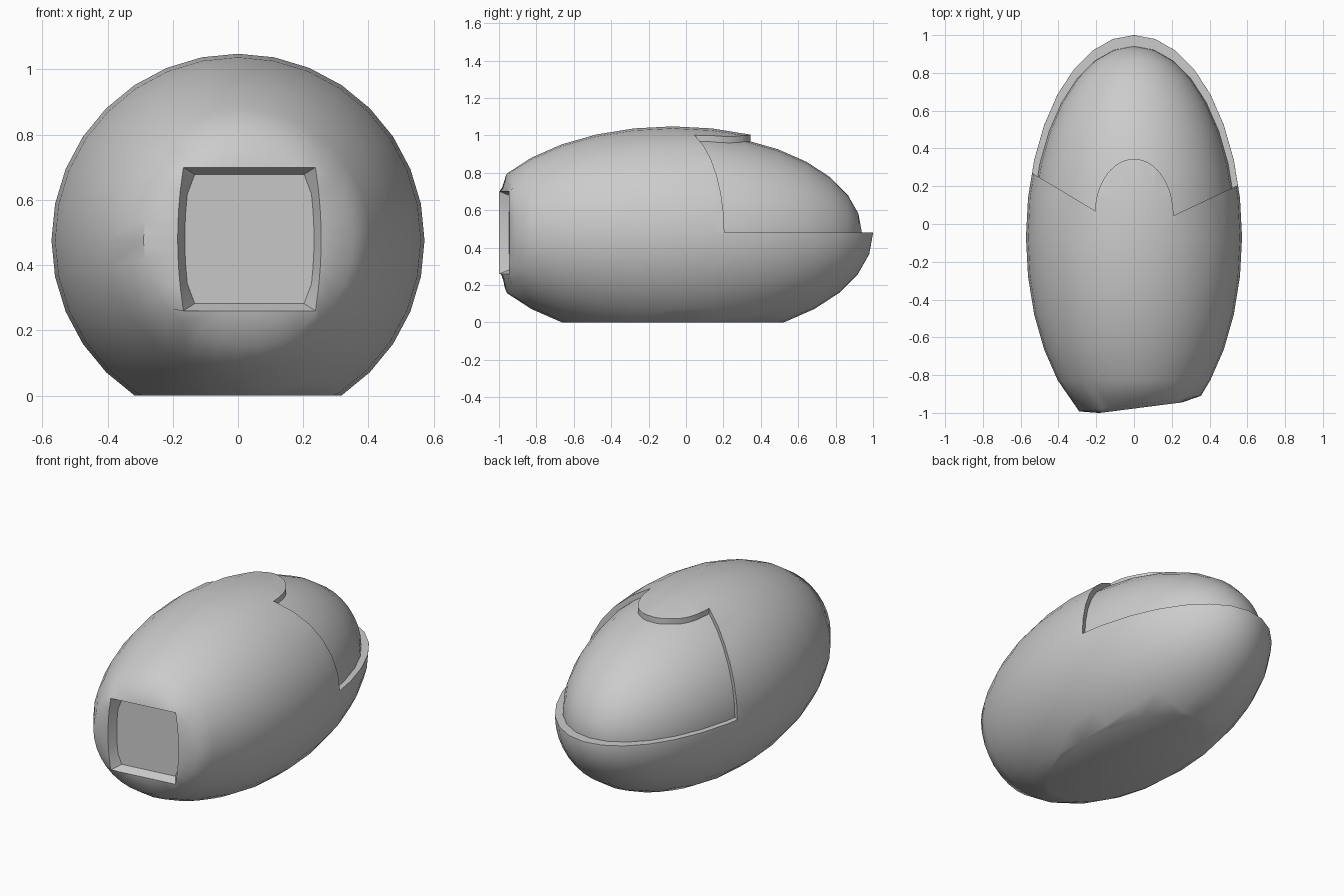
import bpy, bmesh, math
from mathutils import Matrix, Vector

old = bpy.data.objects.get("Cube")
if old:
    bpy.data.objects.remove(old)

CENTRE = Vector((0, -0.07, 0.476))
RADIUS, HALF_LENGTH = 0.572, 1.07

grey = bpy.data.materials.new("plain grey")
grey.use_nodes = True
grey.diffuse_color = (0.6, 0.6, 0.6, 1)
grey.node_tree.nodes["Principled BSDF"].inputs["Base Color"].default_value = grey.diffuse_color


def make_object(name, bm):
    bmesh.ops.recalc_face_normals(bm, faces=bm.faces)
    mesh = bpy.data.meshes.new(name)
    bm.to_mesh(mesh)
    bm.free()
    mesh.materials.append(grey)
    obj = bpy.data.objects.new(name, mesh)
    bpy.context.collection.objects.link(obj)
    return obj


def select(obj):
    bpy.ops.object.select_all(action='DESELECT')
    obj.select_set(True)
    bpy.context.view_layer.objects.active = obj


def ellipsoid(scale=1.0):
    """Egg shape with its poles along y."""
    bm = bmesh.new()
    bmesh.ops.create_uvsphere(bm, u_segments=32, v_segments=16, radius=1)
    size = Matrix.Diagonal((RADIUS * scale, HALF_LENGTH * scale, RADIUS * scale, 1))
    turn = Matrix.Rotation(math.pi / 2, 4, 'X')
    bm.transform(Matrix.Translation(CENTRE) @ size @ turn)
    return bm


def cut(bm, point, outward):
    """Remove everything on the outward side of a plane."""
    geom = bm.verts[:] + bm.edges[:] + bm.faces[:]
    out = bmesh.ops.bisect_plane(bm, geom=geom, dist=0.0005, plane_co=point,
                                 plane_no=outward, clear_outer=True)
    return [e for e in out["geom_cut"] if isinstance(e, bmesh.types.BMEdge)]


def square_ring(bm, edges, half, depth):
    """Extrude the open front ring into a slightly bowed square."""
    out = bmesh.ops.extrude_edge_only(bm, edges=edges)["geom"]
    for v in (g for g in out if isinstance(g, bmesh.types.BMVert)):
        a = angles[min(angles, key=lambda k: (Vector(k) - v.co).length)]
        big = max(abs(math.cos(a)), abs(math.sin(a)))
        dx, dz = math.cos(a) / big, math.sin(a) / big
        x = 0.035 + half * dx * (1 - 0.08 * dz * dz)
        v.co = (x, depth + 0.128 * x, 0.48 + half * dz)
    for v in (g for g in out if isinstance(g, bmesh.types.BMVert)):
        new_angles[tuple(v.co)] = math.atan2(v.co.z - 0.48, v.co.x - 0.035)
    return [g for g in out if isinstance(g, bmesh.types.BMEdge)]


# Hull: egg with an obliquely trimmed nose
bm = ellipsoid()
bmesh.ops.delete(bm, geom=[v for v in bm.verts if v.co.y < -0.98], context='VERTS')
front = [e for e in bm.edges if e.is_boundary]
angles, new_angles = {}, {}
for v in {v for e in front for v in e.verts}:
    a = math.atan2(v.co.z - CENTRE.z, v.co.x)
    for step in range(6):
        v.co.y = -0.955 + 0.128 * v.co.x
        r = RADIUS * math.sqrt(1 - ((v.co.y - CENTRE.y) / HALF_LENGTH) ** 2)
        v.co.x, v.co.z = r * math.cos(a), CENTRE.z + r * math.sin(a)
    angles[tuple(v.co)] = a

# Raised square rim and shallow recess in the nose
rim = square_ring(bm, front, 0.22, -0.977)
angles = new_angles
floor = square_ring(bm, rim, 0.198, -0.925)
bmesh.ops.edgeloop_fill(bm, edges=floor)

# Flat base
bmesh.ops.edgeloop_fill(bm, edges=cut(bm, (0, 0, 0), (0, 0, -1)))
hull = make_object("hull", bm)

# Canopy opening, leaving a rounded tongue in the middle
outline = [(-0.7, 0.366), (-0.205, 0.07)]
for i in range(1, 24):
    a = math.pi * (1 - i / 24)
    outline.append((0.208 * math.cos(a), 0.05 + 0.295 * math.sin(a)))
outline += [(0.21, 0.045), (0.7, 0.276), (0.7, 1.3), (-0.7, 1.3)]
bm = bmesh.new()
base = bm.faces.new([bm.verts.new((x, y, 0.48)) for x, y in outline])
top = bmesh.ops.extrude_face_region(bm, geom=[base])["geom"]
bmesh.ops.translate(bm, vec=(0, 0, 0.8),
                    verts=[g for g in top if isinstance(g, bmesh.types.BMVert)])
cutter = make_object("opening_cutter", bm)
cutter.hide_render = True

select(hull)
mod = hull.modifiers.new("canopy opening", 'BOOLEAN')
mod.operation, mod.solver, mod.object = 'DIFFERENCE', 'EXACT', cutter
bpy.ops.object.modifier_apply(modifier=mod.name)
bpy.data.objects.remove(cutter)
bpy.ops.object.shade_smooth_by_angle(angle=math.radians(50))

# Canopy: slightly smaller egg filling the opening
bm = ellipsoid(0.945)
cut(bm, (0, 0, 0.47), (0, 0, -1))
cut(bm, (0, 0, 0), (0, -1, 0))
canopy = make_object("canopy", bm)
select(canopy)
bpy.ops.object.shade_smooth_by_angle(angle=math.radians(50))
